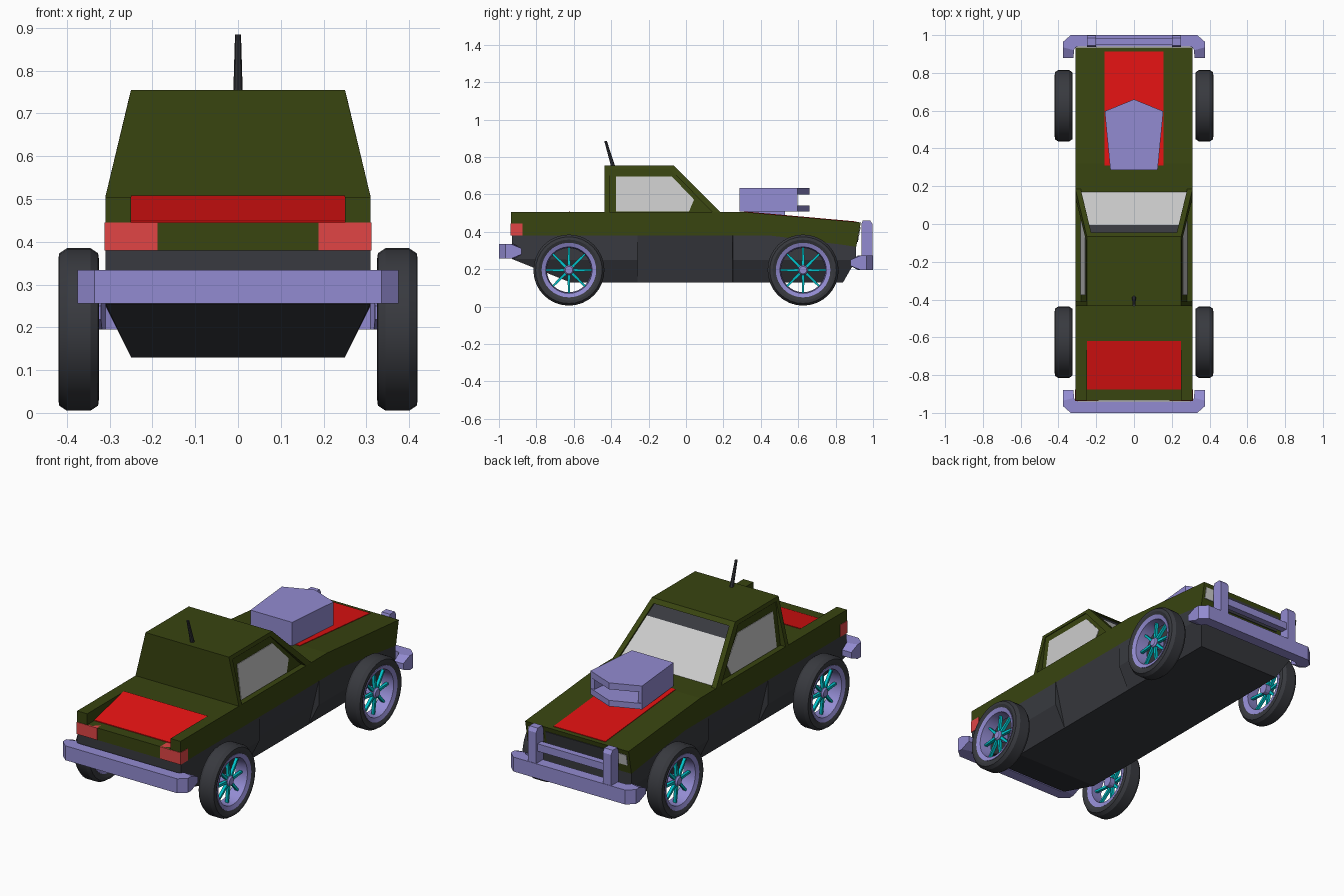
import bpy, bmesh
from math import sin, cos, pi

if "Cube" in bpy.data.objects:
    bpy.data.objects.remove(bpy.data.objects["Cube"])


def material(name, r, g, b):
    m = bpy.data.materials.new(name)
    m.diffuse_color = (r, g, b, 1)
    m.use_nodes = True
    m.node_tree.nodes["Principled BSDF"].inputs["Base Color"].default_value = m.diffuse_color
    return m


GREEN = material("green_paint", .040, .058, .005)
DARK = material("dark_trim", .040, .042, .050)
RED = material("red_paint", .75, .006, .006)
LAMP = material("tail_lamp", .75, .06, .06)
LILAC = material("lilac_metal", .29, .26, .64)
CYAN = material("cyan_spoke", 0, .55, .60)
GLASS = material("glass", .53, .53, .53)


def loft(name, rings, mat, mirror=False, loop=False, smooth=False):
    """Skin equal-sized rings; cap the ends unless the rings form a loop."""
    bm = bmesh.new()
    vs = [[bm.verts.new(p) for p in ring] for ring in rings]
    n = len(rings[0])
    for a, b in zip(vs, vs[1:] + (vs[:1] if loop else [])):
        for i in range(n):
            j = (i + 1) % n
            bm.faces.new((a[i], a[j], b[j], b[i]))
    if not loop:
        bm.faces.new(vs[0])
        bm.faces.new(vs[-1])
    bmesh.ops.recalc_face_normals(bm, faces=bm.faces)
    me = bpy.data.meshes.new(name)
    bm.to_mesh(me)
    bm.free()
    me.materials.append(mat)
    ob = bpy.data.objects.new(name, me)
    bpy.context.collection.objects.link(ob)
    if smooth:
        bpy.ops.object.select_all(action='DESELECT')
        ob.select_set(True)
        bpy.context.view_layer.objects.active = ob
        bpy.ops.object.shade_smooth_by_angle(angle=.5)
    if mirror:
        ob.modifiers.new("mirror", 'MIRROR')
    return ob


def side_prism(name, profile, x0, x1, mat, mirror=False):
    """Extrude a (y, z) profile along x."""
    return loft(name, [[(x, y, z) for y, z in profile] for x in (x0, x1)], mat, mirror)


def plan_prism(name, plan, z0, z1, mat):
    """Extrude an (x, y) plan along z."""
    return loft(name, [[(x, y, z) for x, y in plan] for z in (z0, z1)], mat)


def box(name, x0, x1, y0, y1, z0, z1, mat, mirror=False):
    return side_prism(name, [(y0, z0), (y1, z0), (y1, z1), (y0, z1)], x0, x1, mat, mirror)


def rect(hx, y0, y1, z):
    return [(-hx, y0, z), (hx, y0, z), (hx, y1, z), (-hx, y1, z)]


# Lower body: y, top z, kink (x, z), bottom (x, z)
sections = [(-.93, .38, .31, .256, .309, .254), (-.62, .38, .31, .25, .25, .13),
            (-.26, .38, .31, .25, .25, .13), (-.259, .38, .279, .25, .25, .13),
            (.249, .38, .279, .25, .25, .13), (.25, .38, .31, .25, .25, .13),
            (.45, .38, .31, .25, .25, .13), (.84, .33, .31, .25, .25, .13),
            (.908, .32, .31, .25, .309, .248)]
loft("lower_body", [[(-.31, y, t), (.31, y, t), (kx, y, kz), (bx, y, bz), (-bx, y, bz), (-kx, y, kz)]
                    for y, t, kx, kz, bx, bz in sections], DARK)

# Upper body: centre with a sloping bed, full-height sides
nose = [(.32, .505), (.935, .45), (.91, .32), (.45, .38)]
side_prism("upper_body", [(-.935, .38), (-.935, .445), (-.875, .445), (-.62, .505)] + nose, -.25, .25, GREEN)
side_prism("body_side", [(-.935, .38), (-.935, .505)] + nose, .25, .31, GREEN, True)
side_prism("bed_panel", [(-.875, .435), (-.875, .449), (-.62, .508), (-.62, .49)], -.25, .25, RED)
side_prism("hood_stripe", [(.31, .49), (.31, .508), (.32, .508), (.912, .455), (.912, .44)], -.155, .155, RED)
box("tail_light", .188, .3125, -.9375, -.875, .38, .445, LAMP, True)


# Front lamps and grille lie on the raked nose
def nose_panel(name, x0, x1, z0, z1, mat, mirror=False):
    y = lambda z: .91 + .025 * (z - .32) / .13
    side_prism(name, [(y(z0) + .004, z0), (y(z1) + .004, z1), (y(z1) - .02, z1), (y(z0) - .02, z0)],
               x0, x1, mat, mirror)


nose_panel("headlight", .205, .295, .365, .425, GLASS, True)
nose_panel("grille", -.19, .19, .345, .425, DARK)

# Cab: recessed core, then pillars and roof around it
loft("cab_core", [rect(.28, -.42, .17, .50), rect(.25, -.42, -.068, .74)], GREEN)
loft("cab_roof", [rect(.2548, -.435, -.045, .735), rect(.25, -.435, -.065, .755)], GREEN)
loft("cab_rear_wall", [rect(.31, -.435, -.41, .505), rect(.25, -.435, -.41, .754)], GREEN)
outer = [(.31, .14, .505), (.31, .185, .505), (.25, -.065, .755), (.255, -.085, .735)]
loft("front_pillar", [outer, [(x - .028, y, z) for x, y, z in outer]], GREEN, True)

# Windows lie on the core's planes
window = [(-.375, .508), (-.375, .695), (-.075, .695), (.043, .572), (.016, .508)]
loft("side_window", [[(.28 - .125 * (z - .5) + d, y, z) for y, z in window] for d in (-.01, .003)],
     GLASS, True)


def screen_panel(name, z0, z1, mat):
    y = lambda z: .17 - .238 * (z - .50) / .24
    hx = lambda z: .283 - .2 * (z - .505)
    loft(name, [[(-hx(z0), y(z0) + d, z0), (hx(z0), y(z0) + d, z0),
                 (hx(z1), y(z1) + d, z1), (-hx(z1), y(z1) + d, z1)] for d in (-.02, .004)], mat)


screen_panel("windshield", .505, .682, GLASS)
screen_panel("sun_strip", .682, .736, DARK)

# Antenna
loft("antenna", [[(r * cos(i * pi / 4), y + r * sin(i * pi / 4), z) for i in range(8)]
                 for r, y, z in ((.011, -.39, .75), (.007, -.43, .885))], DARK)

# Hood scoop: two pointed lips, hollow middle, dark throat, base
lip = [(-.125, .285), (.125, .285), (.155, .597), (0, .66), (-.155, .597)]
plan_prism("scoop_lower_lip", lip, .508, .54, LILAC)
plan_prism("scoop_upper_lip", lip, .60, .635, LILAC)
plan_prism("scoop_walls", [(-.125, .285), (.125, .285), (.155, .597), (.13, .597),
                           (.115, .45), (-.115, .45), (-.13, .597), (-.155, .597)], .54, .60, LILAC)
box("scoop_throat", -.115, .115, .445, .455, .54, .60, DARK)
box("scoop_base", -.11, .11, .33, .53, .47, .508, LILAC)


# Wrap-around bumpers: outer point, inner point, half height
def bumper(name, s, z):
    half = [(.375, .88, .32, .88, .016), (.375, .935, .318, .92, .039),
            (.375, .965, .31, .935, .039), (.335, 1, .295, .94, .039)]
    path = half + [(-a, b, -c, d, h) for a, b, c, d, h in half[::-1]]
    loft(name, [[(a, s * b, z - h), (a, s * b, z + h), (c, s * d, z + h), (c, s * d, z - h)]
                for a, b, c, d, h in path], LILAC)


bumper("rear_bumper", -1, .295)
bumper("front_bumper", 1, .234)
side_prism("guard_post", [(.937, .2), (.998, .2), (.998, .44), (.985, .46), (.945, .46), (.937, .44)],
           .2, .25, LILAC, True)
box("guard_bar", -.2, .2, .95, .985, .335, .375, LILAC)


# Wheels: turned tyre, rim and hub with eight spokes
def turned(name, profile, y0, mat, loop=True, n=32):
    rings = [[(x, y0 + r * cos(2 * pi * i / n), .195 + r * sin(2 * pi * i / n)) for i in range(n)]
             for r, x in profile]
    loft(name, rings, mat, True, loop, True)


for end, y0 in (("rear", -.626), ("front", .626)):
    turned(end + "_tyre", [(.14, .335), (.163, .325), (.178, .327), (.19, .345), (.19, .40),
                           (.178, .418), (.163, .42), (.14, .41)], y0, DARK)
    turned(end + "_rim", [(.146, .416), (.124, .408), (.118, .34), (.146, .332)], y0, LILAC)
    turned(end + "_hub", [(.027, .345), (.027, .392), (.02, .40)], y0, LILAC, False, 12)
    for k in range(8):
        c, s = cos(k * pi / 4), sin(k * pi / 4)
        rings = [[(x + dx, y0 + r * c - w * s, .195 + r * s + w * c)
                  for dx, w in ((-.008, -h), (.008, -h), (.008, h), (-.008, h))]
                 for r, x, h in ((.02, .382, .008), (.122, .372, .005))]
        loft(f"{end}_spoke_{k + 1}", rings, CYAN, True)
